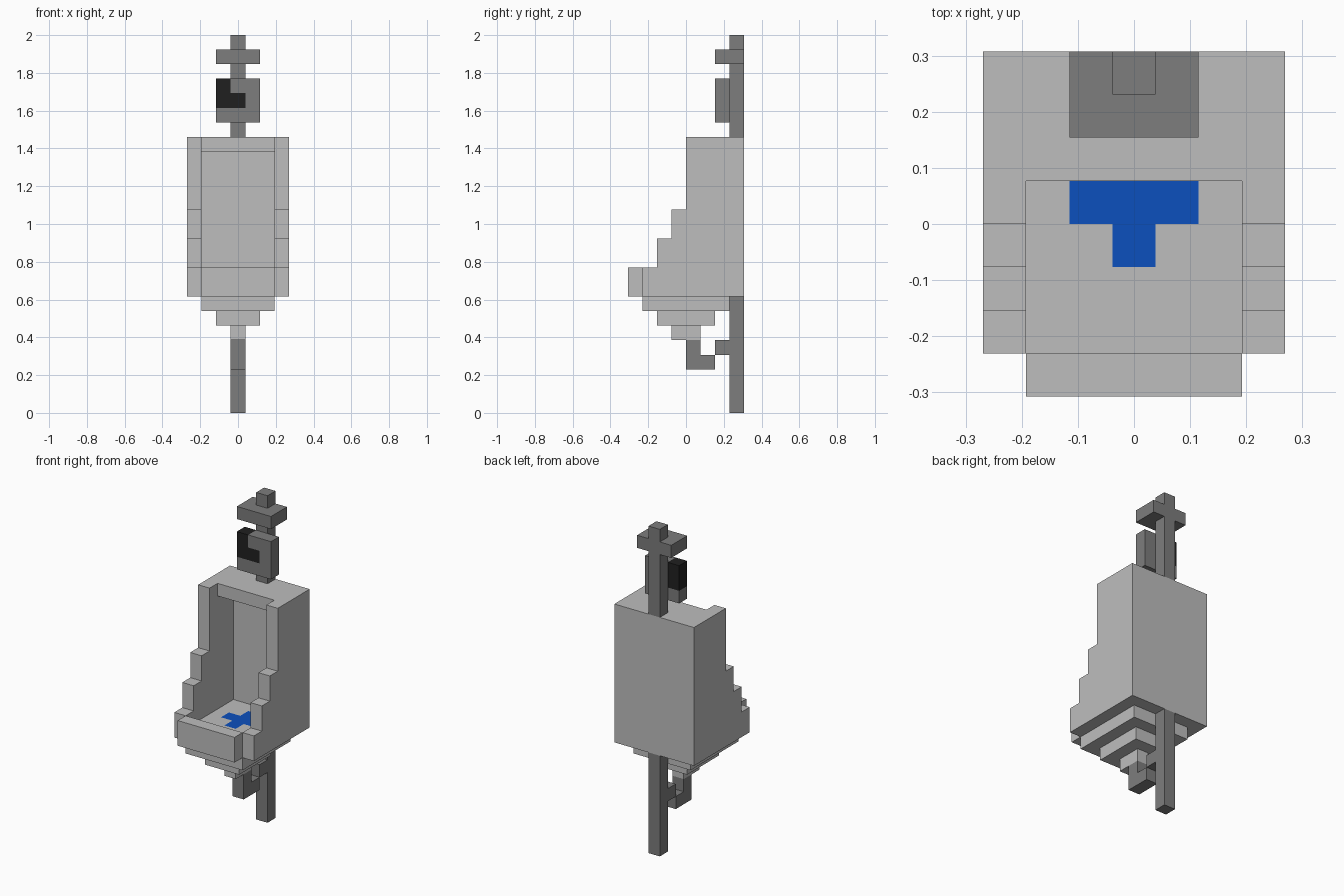
import bpy, bmesh
from math import ceil, floor
from mathutils import Vector

cube = bpy.data.objects.get("Cube")
if cube:
    bpy.data.objects.remove(cube)

U = 2 / 26  # edge length of one block


def material(name, rgb):
    m = bpy.data.materials.new(name)
    m.use_nodes = True
    m.diffuse_color = (*rgb, 1)
    bsdf = next(n for n in m.node_tree.nodes if n.type == 'BSDF_PRINCIPLED')
    bsdf.inputs["Base Color"].default_value = (*rgb, 1)
    return m


ceramic = material("light_grey_ceramic", (0.515, 0.515, 0.515))
metal = material("dark_grey_metal", (0.205, 0.205, 0.205))
black = material("black_sensor", (0.0144, 0.0144, 0.0144))
blue = material("blue_cake", (0.0037, 0.08, 0.515))


def cells(boxes):
    """Unit blocks filled by boxes given as (x0, x1, y0, y1, z0, z1)."""
    return {(x, y, z) for x0, x1, y0, y1, z0, z1 in boxes
            for x in range(ceil(x0), floor(x1) + 1)
            for y in range(y0, y1) for z in range(z0, z1)}


def mid(half, y0, y1, z0, z1):
    """Box centred on x = 0."""
    return (-half, half, y0, y1, z0, z1)


def build(name, boxes, mats, hollow=(), accent=lambda cell, normal: False):
    """Outer skin of a group of blocks, merged into large flat faces."""
    solid = cells(boxes) - cells(hollow)
    bm = bmesh.new()
    verts = {}
    for cell in sorted(solid):
        centre = Vector(cell) + Vector((0, 0.5, 0.5))
        for axis in range(3):
            for sign in (-1, 1):
                n = Vector((0, 0, 0))
                n[axis] = sign
                if tuple(int(c + d) for c, d in zip(cell, n)) in solid:
                    continue
                a = Vector((0, 0, 0))
                a[(axis + 1) % 3] = 1
                b = n.cross(a)
                ring = []
                for i, j in ((-1, -1), (1, -1), (1, 1), (-1, 1)):
                    p = (centre + (n + a * i + b * j) / 2) * U
                    key = tuple(round(c, 4) for c in p)
                    if key not in verts:
                        verts[key] = bm.verts.new(p)
                    ring.append(verts[key])
                face = bm.faces.new(ring)
                face.material_index = int(accent(cell, tuple(n)))
    bmesh.ops.dissolve_limit(bm, angle_limit=0.01, verts=bm.verts[:],
                             edges=bm.edges[:], delimit={'MATERIAL'})
    mesh = bpy.data.meshes.new(name)
    bm.to_mesh(mesh)
    bm.free()
    for m in mats:
        mesh.materials.append(m)
    obj = bpy.data.objects.new(name, mesh)
    bpy.context.collection.objects.link(obj)
    return obj


# Basin: stepped side walls, front panel and tapering underside
steps = [(-3, 8, 10), (-2, 10, 12), (-1, 12, 14), (0, 14, 19)]
basin = [mid(3.5, y, 4, z0, z1) for y, z0, z1 in steps]
basin.append(mid(2.5, -4, -3, 8, 10))
basin += [mid(k + 0.5, -k - 1, k + 1, 5 + k, 6 + k) for k in range(3)]

# Hollow inside, leaving a lip at the top
hollow = [mid(2.5, -3, 3, 9, 18), mid(2.5, -3, 1, 18, 19)]


# Plus-shaped cake painted on the basin floor
def is_cake(cell, normal):
    x, y, z = cell
    return z == 8 and normal[2] > 0 and abs(x) + abs(y) <= 1


build("basin", basin, [ceramic, blue], hollow, is_cake)

# Pipes behind the basin
build("lower_pipe", [mid(0.5, 3, 4, 0, 8)], [metal])
build("upper_pipe_and_crossbar",
      [mid(0.5, 3, 4, 19, 26), mid(1.5, 2, 4, 24, 25)], [metal])

# Drain trap under the bowl
build("drain_trap", [mid(0.5, 0, 1, 3, 5), mid(0.5, 1, 2, 3, 4),
                     mid(0.5, 2, 3, 4, 5)], [metal])

# Flush sensor with an L-shaped dark corner
build("flush_sensor", [mid(1.5, 2, 3, 20, 23)], [metal, black],
      accent=lambda c, n: (c[0], c[2]) in {(-1, 22), (-1, 21), (0, 21)})
